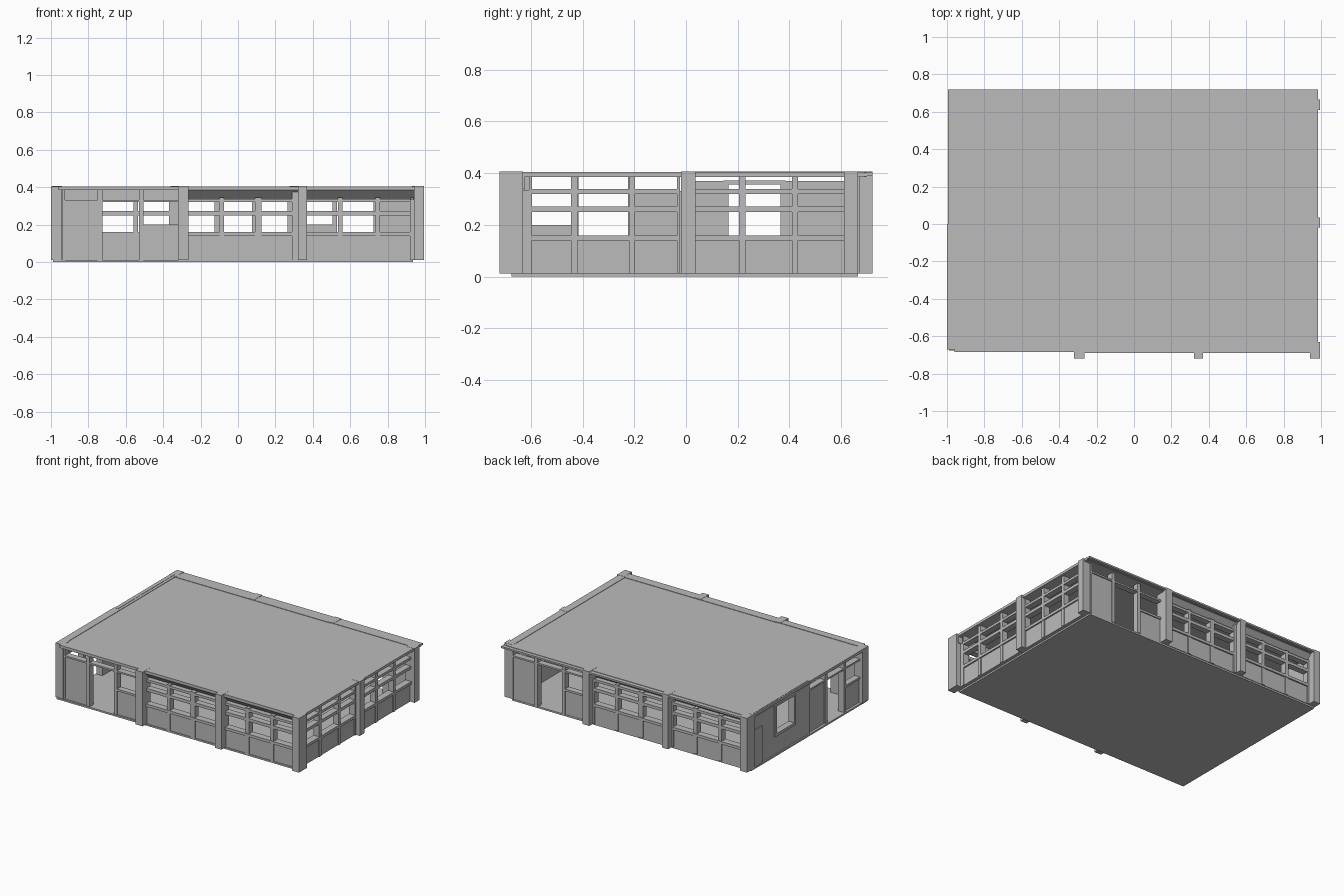
import bpy, bmesh
from math import radians
from mathutils import Matrix

cube = bpy.data.objects.get("Cube")
if cube:
    bpy.data.objects.remove(cube, do_unlink=True)

grey = bpy.data.materials.new("plain grey")
grey.use_nodes = True
COLOUR = (0.5, 0.5, 0.5, 1)
grey.diffuse_color = COLOUR
grey.node_tree.nodes["Principled BSDF"].inputs["Base Color"].default_value = COLOUR


def finish(name, bm, turn=0):
    bmesh.ops.recalc_face_normals(bm, faces=bm.faces)
    bm.transform(Matrix.Rotation(radians(turn), 4, 'Z'))
    mesh = bpy.data.meshes.new(name)
    bm.to_mesh(mesh)
    bm.free()
    mesh.materials.append(grey)
    bpy.context.collection.objects.link(bpy.data.objects.new(name, mesh))


def add_box(bm, x0, x1, y0, y1, z0, z1):
    size = Matrix.Diagonal((x1 - x0, y1 - y0, z1 - z0, 1))
    place = Matrix.Translation(((x0 + x1) / 2, (y0 + y1) / 2, (z0 + z1) / 2))
    bmesh.ops.create_cube(bm, size=1, matrix=place @ size)


def box(name, *bounds, turn=0):
    bm = bmesh.new()
    add_box(bm, *bounds)
    finish(name, bm, turn)


def extrude_profile(name, x0, x1, points, turn=0):
    bm = bmesh.new()
    face = bm.faces.new([bm.verts.new((x0, y, z)) for y, z in points])
    new = bmesh.ops.extrude_face_region(bm, geom=[face])["geom"]
    verts = [v for v in new if isinstance(v, bmesh.types.BMVert)]
    bmesh.ops.translate(bm, vec=(x1 - x0, 0, 0), verts=verts)
    finish(name, bm, turn)


BASE, SILL, HEAD, TOP = 0.012, 0.16, 0.32, 0.405
POST, DEPTH = 0.012, 0.045


def posts(bm, cells, y, top):
    # uprights between neighbouring cells and at both ends
    edges = [cells[0][0] - POST] + [v for c in cells for v in c] + [cells[-1][1] + POST]
    for a, b in zip(edges[::2], edges[1::2]):
        add_box(bm, a, b, y, y + DEPTH, BASE, top)


def window_bay(name, cells, y, top, turn):
    # solid parapet, two rows of glazing openings, head rail
    bm = bmesh.new()
    a, b = cells[0][0], cells[-1][1]
    posts(bm, cells, y, top)
    add_box(bm, a, b, y + 0.006, y + DEPTH, BASE, SILL - 0.02)
    add_box(bm, a, b, y - 0.004, y + DEPTH, SILL - 0.02, SILL)
    add_box(bm, a, b, y, y + DEPTH, 0.25, 0.272)
    add_box(bm, a, b, y, y + DEPTH, HEAD, HEAD + 0.018)
    finish(name, bm, turn)


def door_bay(name, cells, y, turn):
    # solid panel, open doorway, window over a low panel, open transoms
    bm = bmesh.new()
    a, b = cells[0][0], cells[-1][1]
    posts(bm, cells, y, 0.39)
    add_box(bm, a, b, y, y + DEPTH, HEAD, HEAD + 0.012)
    add_box(bm, *cells[0], y + 0.008, y + DEPTH, BASE, HEAD)
    add_box(bm, *cells[2], y + 0.008, y + DEPTH, BASE, 0.185)
    add_box(bm, *cells[2], y, y + DEPTH, 0.185, 0.2)
    finish(name, bm, turn)


# floor and roof slabs
box("floor", -0.99, 0.935, -0.675, 0.665, 0, BASE)
box("roof", -0.98, 0.985, -0.635, 0.7, 0.388, 0.402)
box("roof_back_edge", -0.945, 0.985, 0.69, 0.72, 0.39, 0.402)

# front and back walls share one layout, turned half round
FASCIA = [(-0.69, TOP), (-0.69, 0.385), (-0.64, 0.338), (-0.625, 0.338), (-0.625, TOP)]
for side, turn in (("front", 0), ("back", 180)):
    shift = 0 if turn == 0 else -0.01
    door_bay(side + "_door_bay", [(-0.925, -0.75), (-0.725, -0.53), (-0.505, -0.32)], -0.67, turn)
    window_bay(side + "_middle_windows", [(-0.265, -0.1), (-0.075, 0.09), (0.125, 0.295)], -0.675, 0.345, turn)
    window_bay(side + "_end_windows", [(0.37, 0.535), (0.56, 0.735), (0.76, 0.925)], -0.675, 0.345, turn)
    extrude_profile(side + "_sloped_fascia", -0.305, 0.985 if turn == 0 else 0.95, FASCIA, turn)
    box(side + "_door_bay_beam", -0.96, -0.305, -0.685 + shift, -0.63, 0.385, TOP, turn=turn)
    for i, (a, b) in enumerate([(-0.32, -0.265), (0.32, 0.37), (0.94, 0.995)]):
        a, b = (a - 0.01, b - 0.01) if turn and i < 2 else (a, b)
        box(f"{side}_column_{i + 1}", a, b, -0.72, -0.63, BASE, TOP + 0.001, turn=turn)
    box(side + "_column_side", 0.29, 0.33, -0.68, -0.63, BASE, 0.39, turn=turn)

# left wall with glazing along its whole length
RIGHT = 90
window_bay("left_front_windows", [(-0.595, -0.445), (-0.42, -0.22), (-0.198, -0.035)], -0.965, 0.39, RIGHT)
window_bay("left_back_windows", [(0.037, 0.205), (0.23, 0.41), (0.432, 0.61)], -0.965, 0.39, RIGHT)
box("left_corner_panel", -0.685, -0.6, -0.96, -0.92, BASE, 0.335, turn=RIGHT)
box("left_roof_beam", -0.69, 0.69, -0.985, -0.93, 0.386, TOP, turn=RIGHT)
for name, a, b in (("middle", -0.02, 0.036), ("back", 0.61, 0.665)):
    box(f"left_{name}_column", a, b, -0.995, -0.93, BASE, TOP + 0.001, turn=RIGHT)

# right wall: door bay in front, solid wall with one framed window behind
LEFT = -90
door_bay("right_door_bay", [(0.02, 0.2), (0.225, 0.415), (0.44, 0.6)], -0.98, LEFT)
bm = bmesh.new()
for a, b, z0, z1 in ((-0.66, -0.365, BASE, 0.37), (-0.165, 0.015, BASE, 0.37),
                     (-0.365, -0.165, BASE, SILL), (-0.365, -0.165, 0.357, 0.37)):
    add_box(bm, a, b, -0.98, -0.94, z0, z1)
finish("right_solid_wall", bm, LEFT)
bm = bmesh.new()
for a, b, z0, z1 in ((-0.385, -0.365, 0.14, 0.372), (-0.165, -0.145, 0.14, 0.372),
                     (-0.365, -0.165, 0.14, SILL), (-0.365, -0.165, 0.357, 0.372)):
    add_box(bm, a, b, -0.988, -0.94, z0, z1)
finish("right_window_frame", bm, LEFT)
box("right_low_panel", -0.64, -0.53, -0.987, -0.98, BASE, 0.28, turn=LEFT)
box("right_front_beam", 0, 0.67, -1.0, -0.945, 0.386, TOP, turn=LEFT)
box("right_back_beam", -0.66, 0, -0.995, -0.945, 0.386, TOP, turn=LEFT)
box("right_back_gutter", -0.65, 0, -0.985, -0.965, TOP, TOP + 0.002, turn=LEFT)
box("right_front_column", 0.6, 0.67, -1.0, -0.94, BASE, TOP, turn=LEFT)
